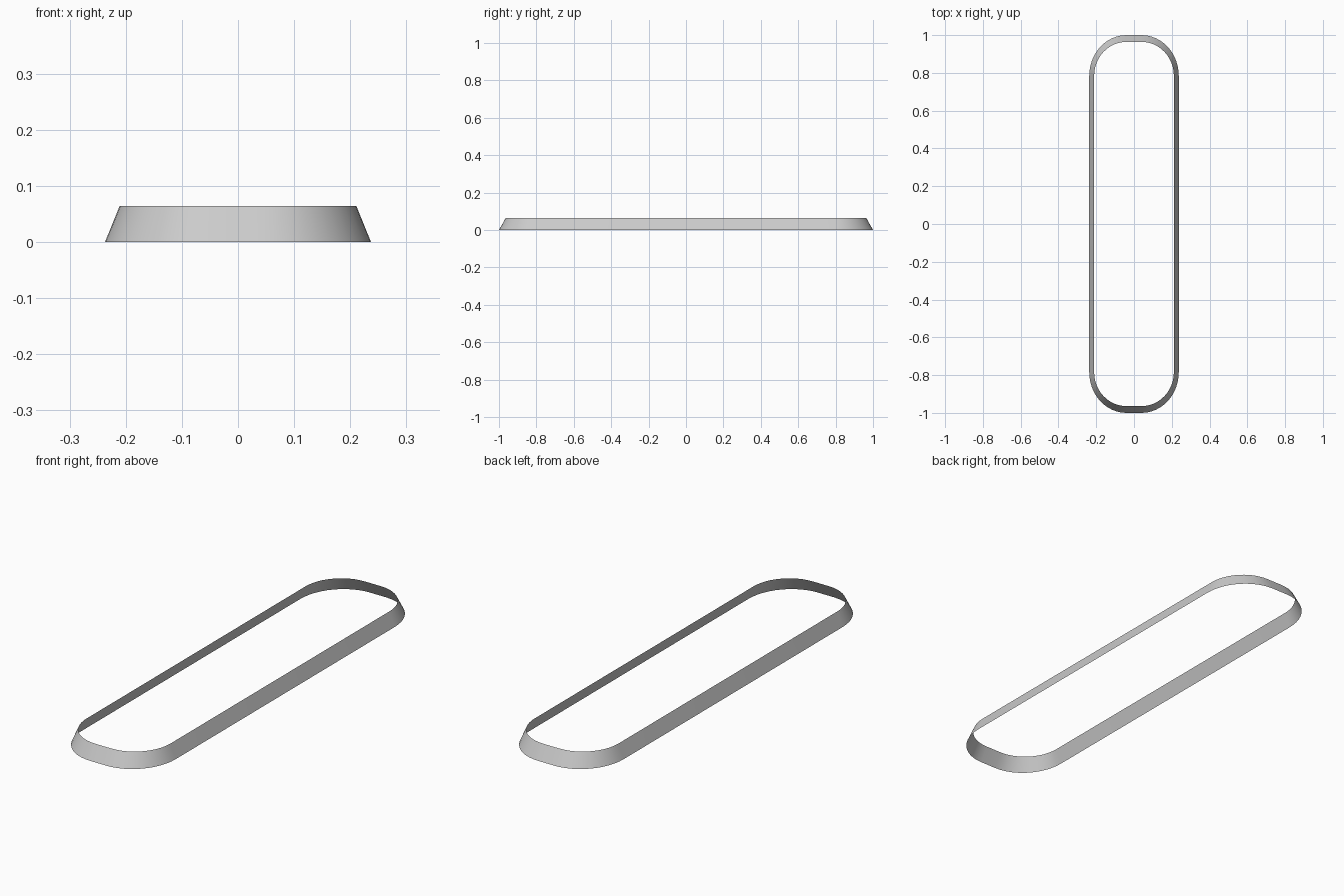
import bpy, bmesh, math

if "Cube" in bpy.data.objects:
    bpy.data.objects.remove(bpy.data.objects["Cube"])

SEGMENTS = 12          # steps per rounded corner
CX, CY = 0.04, 0.785   # shared corner centre


def outline(half_w, half_l, z):
    """Rounded-rectangle loop, counter-clockwise seen from above."""
    rx, ry = half_w - CX, half_l - CY
    pts = []
    for quarter, (sx, sy) in enumerate([(1, 1), (-1, 1), (-1, -1), (1, -1)]):
        for i in range(SEGMENTS + 1):
            a = math.pi / 2 * (quarter + i / SEGMENTS)
            pts.append((sx * CX + rx * math.cos(a), sy * CY + ry * math.sin(a), z))
    return pts


# Open sloping band between a wide lower rim and a narrower upper rim
bm = bmesh.new()
lower = [bm.verts.new(p) for p in outline(0.237, 1.0, 0.0)]
upper = [bm.verts.new(p) for p in outline(0.211, 0.964, 0.064)]
n = len(lower)
for i in range(n):
    j = (i + 1) % n
    bm.faces.new((lower[i], lower[j], upper[j], upper[i]))

mesh = bpy.data.meshes.new("sloped_rim_band")
bm.to_mesh(mesh)
bm.free()
band = bpy.data.objects.new("sloped_rim_band", mesh)
bpy.context.collection.objects.link(band)

# Smooth rounded ends
bpy.context.view_layer.objects.active = band
band.select_set(True)
bpy.ops.object.shade_smooth_by_angle(angle=math.radians(30))
